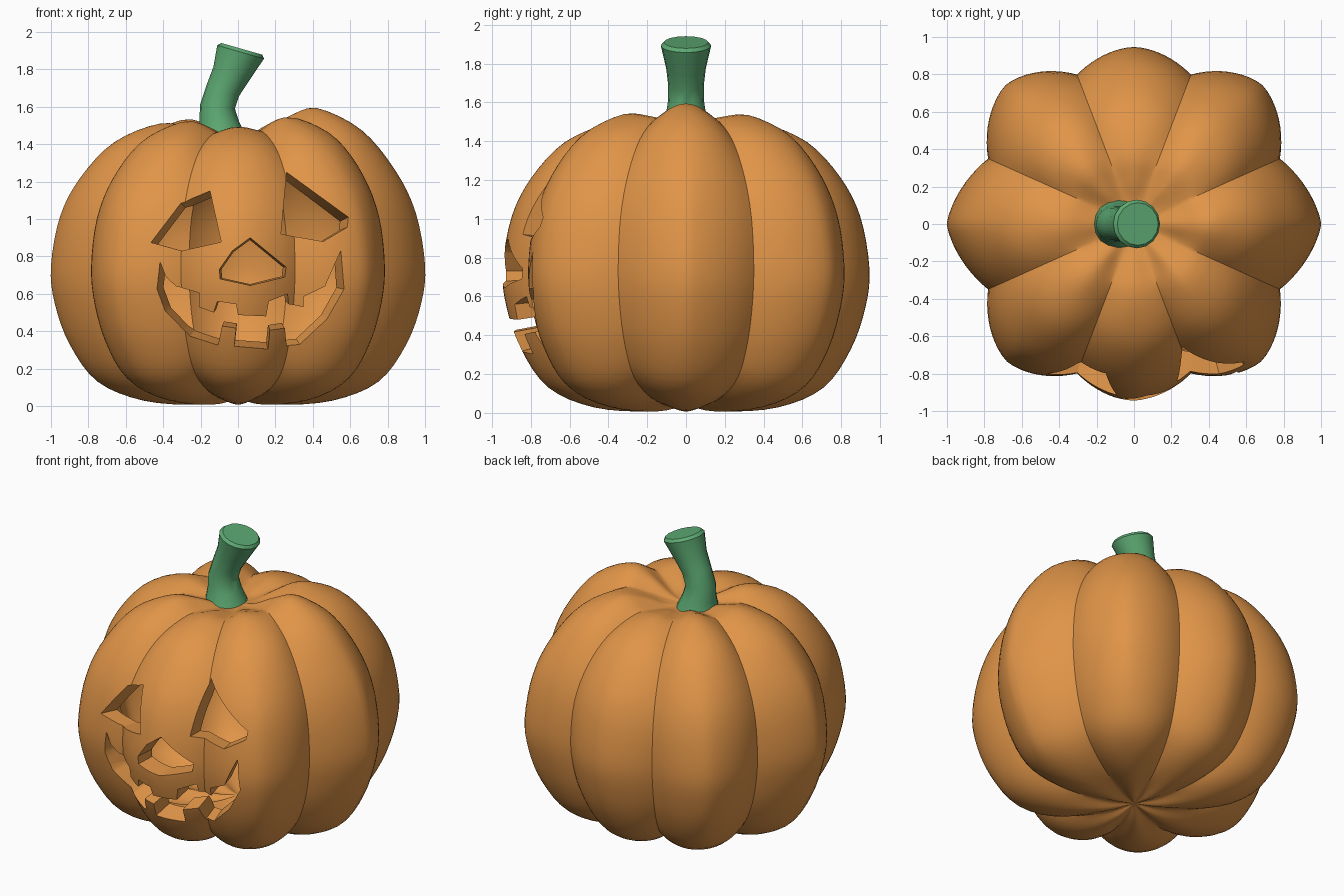
import bpy, bmesh, math
from mathutils import Vector, Matrix
from mathutils.bvhtree import BVHTree
from mathutils.geometry import tessellate_polygon

if "Cube" in bpy.data.objects:
    bpy.data.objects.remove(bpy.data.objects["Cube"])

CENTRE = Vector((0, 0, 0.76))
APEX = Vector((0.05, 0.8, 0.74))      # point the carved openings taper towards
COLS, LOBES = 160, 8


def material(name, rgb):
    m = bpy.data.materials.new(name)
    m.diffuse_color = (*rgb, 1)
    m.use_nodes = True
    m.node_tree.nodes["Principled BSDF"].inputs["Base Color"].default_value = m.diffuse_color
    return m


def make_object(name, bm, mat=None):
    me = bpy.data.meshes.new(name)
    bm.to_mesh(me)
    bm.free()
    ob = bpy.data.objects.new(name, me)
    bpy.context.collection.objects.link(ob)
    if mat:
        me.materials.append(mat)
    return ob


def smooth(ob, deg):
    bpy.ops.object.select_all(action='DESELECT')
    ob.select_set(True)
    bpy.context.view_layer.objects.active = ob
    bpy.ops.object.shade_smooth_by_angle(angle=math.radians(deg))


def spline(pts, steps=4):
    """Catmull-Rom through 2D points."""
    p = [Vector(q) for q in pts]
    p = [2 * p[0] - p[1]] + p + [2 * p[-1] - p[-2]]
    out = []
    for i in range(1, len(p) - 2):
        a, b, c, d = p[i - 1:i + 3]
        for k in range(steps):
            t = k / steps
            out.append(0.5 * (2 * b + (c - a) * t + (2 * a - 5 * b + 4 * c - d) * t * t
                              + (3 * b - a - 3 * c + d) * t ** 3))
    return out + [p[-2]]


def clamp01(v):
    return max(0, min(1, v))


# Pumpkin profiles (radius, height): along a rib and along a groove
ridge = spline([(0, .04), (.2, .008), (.5, .028), (.75, .13), (.9, .33), (.98, .55), (1, .75),
                (.95, 1.02), (.84, 1.23), (.66, 1.42), (.42, 1.52), (.25, 1.495), (.12, 1.45), (0, 1.44)])
groove = spline([(0, .04), (.18, .035), (.43, .075), (.65, .18), (.77, .35), (.835, .55), (.855, .75),
                 (.825, 1.0), (.73, 1.21), (.58, 1.375), (.38, 1.47), (.24, 1.465), (.12, 1.445), (0, 1.44)])
# Per rib, counter-clockwise from +x: radius, top height offset, roundness
ribs = [(1, .07, 1.25), (1.01, .015, 1.5), (.945, -.03, 1.6), (1.01, .01, 1.5),
        (1, -.01, 1.25), (1, .0, 1.5), (.945, -.03, 1.6), (1, .02, 1.5)]


def body_point(i, j):
    a = j / COLS * LOBES
    k = round(a)
    scale, lift, power = ribs[k % LOBES]
    beside = ribs[(k + (1 if a >= k else -1)) % LOBES][1]
    u = 2 * abs(a - k)
    q, g = ridge[i].copy(), groove[i].copy()
    # ribs get rounder off the equator, grooves soften towards the poles
    power += 0.9 * (1 - clamp01((q.x - 0.5) / 0.45))
    crease = clamp01((q.x - 0.2) / 0.4)
    w = crease * (1 - u ** power) + (1 - crease) * (0.5 + 0.5 * math.cos(math.pi * u))
    rise = (q.y / 1.5) ** 4 * min(1, q.x / 0.4)
    q.x *= scale
    q.y += lift * rise
    g.y += (lift + beside) / 2 * rise
    p = g.lerp(q, w)
    th = j / COLS * math.tau
    th += 0.04 * math.sin(2 * th)     # side ribs slightly wider than front and back
    return Vector((p.x * math.cos(th), p.x * math.sin(th), p.y))


def add_skin(bm, scale, flip):
    n = len(ridge)
    put = lambda i, j: bm.verts.new(CENTRE + (body_point(i, j) - CENTRE) * scale)
    bottom, top = put(0, 0), put(n - 1, 0)
    rings = [[put(i, j) for j in range(COLS)] for i in range(1, n - 1)]

    def face(*v):
        bm.faces.new(v[::-1] if flip else v)
    for j in range(COLS):
        k = (j + 1) % COLS
        face(bottom, rings[0][k], rings[0][j])
        face(top, rings[-1][j], rings[-1][k])
        for lo, hi in zip(rings, rings[1:]):
            face(lo[j], lo[k], hi[k], hi[j])


orange = material("pumpkin orange", (0.75, 0.30, 0.065))
green = material("stem green", (0.11, 0.40, 0.17))

# Hollow pumpkin: outer skin plus reversed inner skin
bm = bmesh.new()
add_skin(bm, 1, False)
tree = BVHTree.FromBMesh(bm)
add_skin(bm, 0.86, True)
body = make_object("pumpkin_body", bm, orange)

# Carved openings as front-view outlines (x, z)
left_eye = [(-.465, .875), (-.305, 1.085), (-.15, 1.15), (-.09, .877), (-.3, .83)]
right_eye = [(.26, 1.25), (.59, 1.01), (.585, .957), (.455, .88), (.23, .92)]
nose = [(.065, .9), (.257, .743), (.25, .69), (.065, .645), (-.095, .68), (-.1, .73), (-.03, .83)]
mouth = [(-.417, .77), (-.433, .625), (-.39, .51), (-.257, .374), (-.107, .326),
         (-.085, .428), (-.01, .417), (-.02, .32), (.16, .305), (.17, .406), (.25, .417),
         (.26, .32), (.33, .33), (.475, .465), (.567, .625), (.55, .83),
         (.51, .743), (.465, .64), (.35, .585), (.35, .53), (.27, .545), (.265, .6),
         (.165, .56), (.15, .48), (0, .487), (-.01, .545), (-.11, .56), (-.13, .50),
         (-.21, .53), (-.205, .605), (-.33, .64), (-.385, .69)]


def carve(outline):
    """Cut one opening, tapered towards the apex."""
    pts = []
    for a, b in zip(outline, outline[1:] + outline[:1]):
        a, b = Vector(a), Vector(b)
        n = max(1, round((b - a).length / 0.05))
        pts += [a.lerp(b, k / n) for k in range(n)]
    if sum(a.cross(b) for a, b in zip(pts, pts[1:] + pts[:1])) < 0:
        pts.reverse()                 # counter-clockwise seen from the front
    rays = [tree.ray_cast(Vector((p.x, -3, p.y)), Vector((0, 1, 0)))[0] - APEX for p in pts]
    bm = bmesh.new()
    near, far = [[bm.verts.new(APEX + r * s) for r in rays] for s in (0.7, 1.3)]
    for tri in tessellate_polygon([[p.to_3d() for p in pts]]):
        a, b, c = tri
        if (pts[b] - pts[a]).cross(pts[c] - pts[a]) < 0:
            b, c = c, b
        bm.faces.new((far[a], far[b], far[c]))
        bm.faces.new((near[a], near[c], near[b]))
    for i in range(len(rays)):
        k = (i + 1) % len(rays)
        bm.faces.new((near[i], near[k], far[k], far[i]))
    cutter = make_object("opening_cutter", bm)
    cutter.hide_render = True
    mod = body.modifiers.new("carve", 'BOOLEAN')
    mod.operation, mod.solver, mod.object = 'DIFFERENCE', 'EXACT', cutter
    bpy.context.view_layer.objects.active = body
    bpy.ops.object.modifier_apply(modifier="carve")
    bpy.data.objects.remove(cutter)


for outline in (left_eye, right_eye, nose, mouth):
    carve(outline)
smooth(body, 32)

# Bent stem: rings of (x, z, radius, tilt in degrees), flat sloping top
bm = bmesh.new()
rings = []
for x, z, r, tilt in [(-.085, 1.41, .14, 0), (-.09, 1.46, .125, 0), (-.1, 1.52, .106, 0),
                      (-.11, 1.6, .094, 6), (-.08, 1.69, .092, 20), (-.037, 1.775, .102, 22),
                      (.014, 1.893, .13, 16), (.02, 1.91, .114, 16)]:
    m = Matrix.Translation((x, 0, z)) @ Matrix.Rotation(math.radians(tilt), 4, 'Y')
    rings.append([bm.verts.new(m @ Vector((r * math.cos(t), r * math.sin(t), 0)))
                  for t in (k / 16 * math.tau for k in range(16))])
for lo, hi in zip(rings, rings[1:]):
    for j in range(16):
        k = (j + 1) % 16
        bm.faces.new((lo[j], lo[k], hi[k], hi[j]))
bm.faces.new(rings[0][::-1])
bm.faces.new(rings[-1])
smooth(make_object("stem", bm, green), 32)
